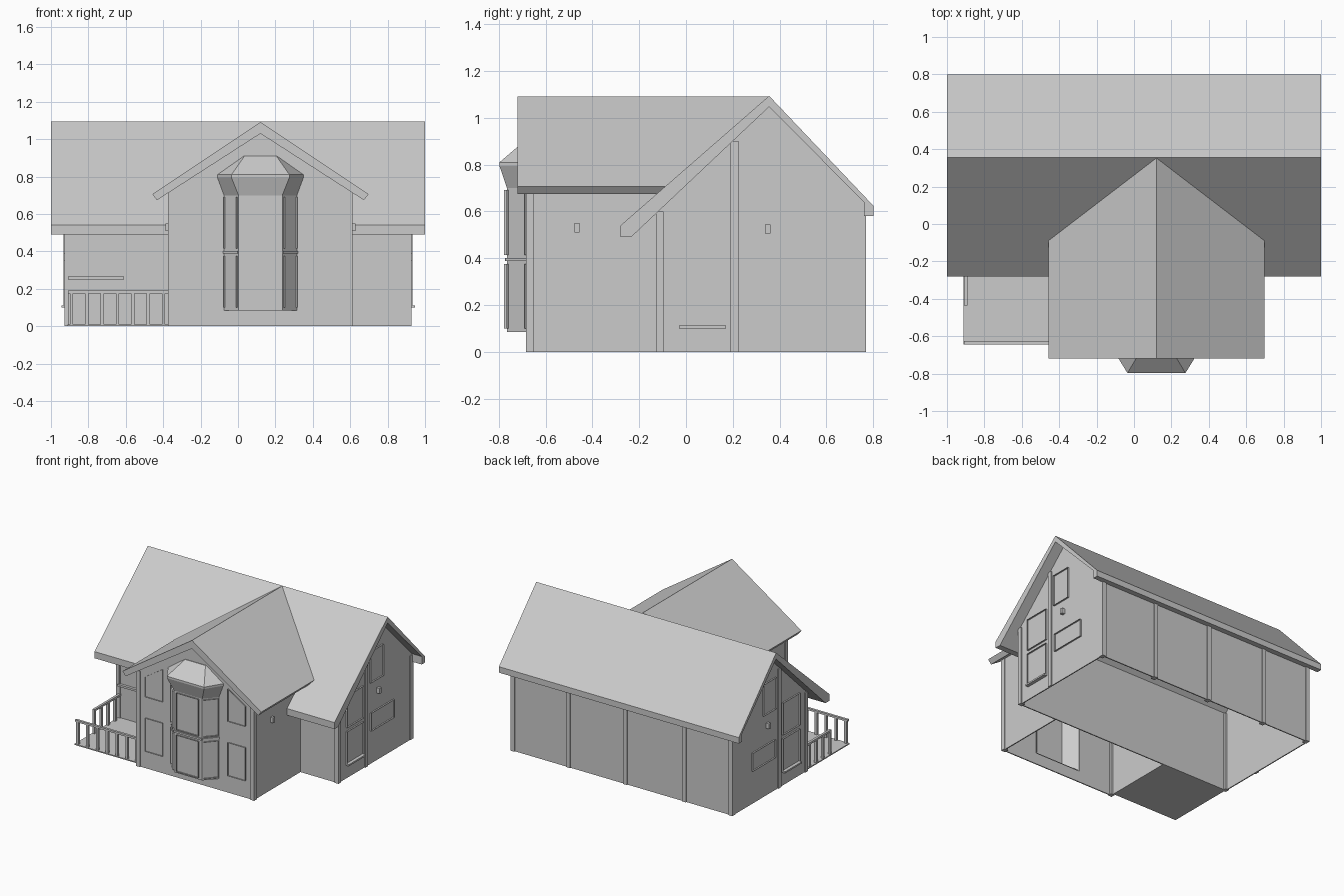
import bpy, bmesh
from mathutils import Vector

cube = bpy.data.objects.get("Cube")
if cube:
    bpy.data.objects.remove(cube)

grey = bpy.data.materials.new("plain grey")
grey.use_nodes = True
GREY = (0.6, 0.6, 0.6, 1)
grey.diffuse_color = GREY
grey.node_tree.nodes["Principled BSDF"].inputs["Base Color"].default_value = GREY


def finish(name, bm):
    bmesh.ops.recalc_face_normals(bm, faces=bm.faces)
    mesh = bpy.data.meshes.new(name)
    bm.to_mesh(mesh)
    bm.free()
    mesh.materials.append(grey)
    ob = bpy.data.objects.new(name, mesh)
    bpy.context.collection.objects.link(ob)
    return ob


def loft(name, rings):
    """Closed solid through rings with equal point counts."""
    bm = bmesh.new()
    loops = [[bm.verts.new(p) for p in ring] for ring in rings]
    n = len(loops[0])
    for a, b in zip(loops, loops[1:]):
        for i in range(n):
            j = (i + 1) % n
            bm.faces.new((a[i], a[j], b[j], b[i]))
    bm.faces.new(loops[0])
    bm.faces.new(loops[-1])
    return finish(name, bm)


def slab(name, pts, offset):
    """Flat outline pushed along an offset."""
    return loft(name, [pts, [Vector(p) + Vector(offset) for p in pts]])


def box(name, x0, x1, y0, y1, z0, z1):
    return slab(name, [(x0, y0, z0), (x1, y0, z0), (x1, y1, z0), (x0, y1, z0)],
                (0, 0, z1 - z0))


def frame(name, origin, along, normal, outline, border=0.012, depth=0.012):
    """Raised border round a flat outline given as (distance along wall, height)."""
    o, u, n = Vector(origin), Vector(along).normalized(), Vector(normal).normalized()
    bm = bmesh.new()
    pane = bm.faces.new([bm.verts.new(o + u * d + Vector((0, 0, z))) for d, z in outline])
    bmesh.ops.inset_individual(bm, faces=[pane], thickness=border)
    bmesh.ops.delete(bm, geom=[pane], context='FACES_ONLY')
    out = bmesh.ops.extrude_face_region(bm, geom=bm.faces[:] + bm.edges[:] + bm.verts[:],
                                        use_keep_orig=True)
    bmesh.ops.translate(bm, vec=n * depth,
                        verts=[v for v in out["geom"] if isinstance(v, bmesh.types.BMVert)])
    return finish(name, bm)


def rect(a, b, z0, z1):
    return [(a, z0), (b, z0), (b, z1), (a, z1)]


# Main dimensions
W, FRONT, BACK = 0.92, -0.12, 0.76
CX, HALF, WING = 0.12, 0.485, -0.675
RIDGE_Y, T = 0.355, 0.008


def wing_under(x):
    return 1.03 - 0.64 * abs(x - CX)


# Main roof
roof = [(-0.28, 0.54), (-0.28, 0.49), (-0.235, 0.49), (RIDGE_Y, 1.047), (BACK, 0.64),
        (BACK, 0.58), (0.8, 0.58), (0.8, 0.625), (RIDGE_Y, 1.094)]
slab("main_roof", [(-1, y, z) for y, z in roof], (2, 0, 0))

# Wing roof, its back end cut to the slope of the main roof
half = [(0.578, 0.706), (0.553, 0.674)]
wing = [(CX, 1.092)] + [(CX + d, z) for d, z in half] + [(CX, 1.03)] + \
       [(CX - d, z) for d, z in reversed(half)]
loft("wing_roof", [[(x, -0.72, z) for x, z in wing],
                   [(x, -0.28 + (z - 0.54) / 0.872, z) for x, z in wing]])

# Main walls
for side, s in (("left", 1), ("right", -1)):
    gable = [(FRONT, 0), (BACK, 0), (BACK, 0.645), (RIDGE_Y, 1.05), (FRONT, 0.605)]
    slab(side + "_gable_wall", [(s * W, y, z) for y, z in gable], (-s * T, 0, 0))
box("main_front_wall", -W, W, FRONT, FRONT + T, 0, 0.605)
box("back_wall", -W, W, BACK - T, BACK, 0, 0.64)

# Wing walls, with an opening behind the bay
BAY, B0, B1 = 0.195, 0.085, 0.71
for side, s in (("left", 1), ("right", -1)):
    xo, xi = CX + s * HALF, CX + s * BAY
    slab("wing_front_wall_" + side,
         [(x, WING, z) for x, z in ((xi, 0), (xo, 0), (xo, wing_under(xo)), (xi, wing_under(xi)))],
         (0, T, 0))
    slab("wing_side_wall_" + side,
         [(xo, y, z) for y, z in ((WING, 0), (FRONT, 0), (FRONT, 0.72), (WING, 0.72))],
         (-s * T, 0, 0))
box("wing_wall_below_bay", CX - BAY, CX + BAY, WING, WING + T, 0, B0)
slab("wing_wall_above_bay",
     [(CX + d, WING, z) for d, z in ((-BAY, B1), (BAY, B1), (BAY, wing_under(CX + BAY)),
                                     (0, 1.03), (-BAY, wing_under(CX - BAY)))], (0, T, 0))

# Bay window
plan = [(CX - BAY, WING), (CX - 0.117, -0.765), (CX + 0.117, -0.765), (CX + BAY, WING)]
eave = [(CX - 0.23, WING), (CX - 0.155, -0.797), (CX + 0.155, -0.797), (CX + 0.23, WING)]
crown = [(CX - 0.088, WING), (CX - 0.085, -0.68), (CX + 0.085, -0.68), (CX + 0.088, WING)]
loft("bay_roof", [[(x, y, z) for x, y in ring] for ring, z in
                  ((plan, 0.7), (eave, 0.795), (eave, 0.81), (crown, 0.91))])
slab("bay_floor", [(x, y, B0) for x, y in plan], (0, 0, 0.01))
for i, name in enumerate(("right", "front", "left")):
    a, b = Vector((*plan[i], 0)), Vector((*plan[i + 1], 0))
    along = (b - a).normalized()
    normal = along.cross(Vector((0, 0, 1)))
    up = Vector((0, 0, 1))
    slab("bay_wall_" + name, [a + up * B0, b + up * B0, b + up * B1, a + up * B1], -normal * T)
    length = (b - a).length
    gap = 0.025 if i == 1 else 0.008
    for level, z0, z1 in (("lower", 0.1, 0.375), ("upper", 0.415, 0.692)):
        frame(f"bay_{level}_window_{name}", a, along, normal, rect(gap, length - gap, z0, z1))
    slab("bay_mid_rail_" + name, [p + up * z for p, z in ((a, 0.388), (b, 0.388), (b, 0.402), (a, 0.402))],
         normal * 0.008)

# Wing front windows, the upper pair following the roof slope
for side, s in (("left", 1), ("right", -1)):
    o = (CX, WING, 0)
    frame("wing_lower_window_" + side, o, (s, 0, 0), (0, -1, 0), rect(0.272, 0.418, 0.13, 0.38), 0.008, 0.008)
    frame("wing_upper_window_" + side, o, (s, 0, 0), (0, -1, 0),
          [(0.272, 0.54), (0.418, 0.54), (0.418, 0.69), (0.272, 0.785)], 0.008, 0.008)
    x = CX + s * (HALF + 0.01)
    box("wing_lamp_" + side, x - 0.012, x + 0.012, -0.477, -0.455, 0.51, 0.55)

# Gable windows, sills and lamps
for side, s in (("left", 1), ("right", -1)):
    for name, y0, y1, z0, z1, border in (
            ("tall_lower", -0.03, 0.17, 0.1, 0.355, 0.014), ("tall_upper", -0.03, 0.17, 0.385, 0.625, 0.014),
            ("attic", 0.25, 0.405, 0.615, 0.85, 0.012), ("wide", 0.26, 0.535, 0.25, 0.385, 0.02)):
        frame(f"{side}_{name}_window", (s * W, 0, 0), (0, 1, 0), (s, 0, 0), rect(y0, y1, z0, z1), border)
    xs = sorted((s * W, s * (W + 0.025)))
    box(side + "_window_sill", *xs, -0.03, 0.17, 0.1, 0.112)
    box(side + "_gable_lamp", *xs, 0.338, 0.36, 0.505, 0.545)

# Porch window and door
frame("porch_window", (0, FRONT, 0), (1, 0, 0), (0, -1, 0), rect(-0.9, -0.628, 0.265, 0.42))
box("porch_window_sill", -0.91, -0.61, FRONT - 0.02, FRONT, 0.25, 0.265)
frame("porch_door_frame", (0, FRONT, 0), (1, 0, 0), (0, -1, 0), rect(-0.605, -0.385, 0, 0.455))

# Trim posts on the corners and along the walls
P, OUT = 0.032, 0.008
for i, x in enumerate((-W + 0.012, -0.52, -0.03, 0.445, W - 0.012)):
    box(f"back_post_{i}", x - P / 2, x + P / 2, BACK - 0.03, BACK + OUT, 0, 0.635)
for side, s in (("left", 1), ("right", -1)):
    xs = sorted((s * (W - 0.025), s * (W + OUT)))
    box("front_post_" + side, *xs, FRONT - OUT, FRONT + 0.024, 0, 0.6)
    xs = sorted((s * W, s * (W + OUT)))
    box("gable_post_" + side, *xs, 0.19, 0.225, 0, 0.9)
    xs = sorted((CX + s * (HALF - 0.025), CX + s * (HALF + OUT)))
    box("wing_post_" + side, *xs, WING - OUT, WING + 0.025, 0, 0.72)

# Porch floor and railings
box("porch_floor", -0.912, CX - HALF, -0.645, FRONT, 0, 0.008)
R = 0.009
RAIL_Y, RAIL_X = -0.634, -0.9
box("front_top_rail", RAIL_X - R, CX - HALF, RAIL_Y - R, RAIL_Y + R, 0.175, 0.19)
box("side_top_rail", RAIL_X - R, RAIL_X + R, -0.435, FRONT, 0.175, 0.19)
for i in range(7):
    x = -0.89 + 0.082 * i
    box(f"front_baluster_{i}", x - R, x + R, RAIL_Y - R, RAIL_Y + R, 0, 0.18)
for i in range(4):
    y = -0.426 + 0.082 * i
    box(f"side_baluster_{i}", RAIL_X - R, RAIL_X + R, y - R, y + R, 0, 0.18)
